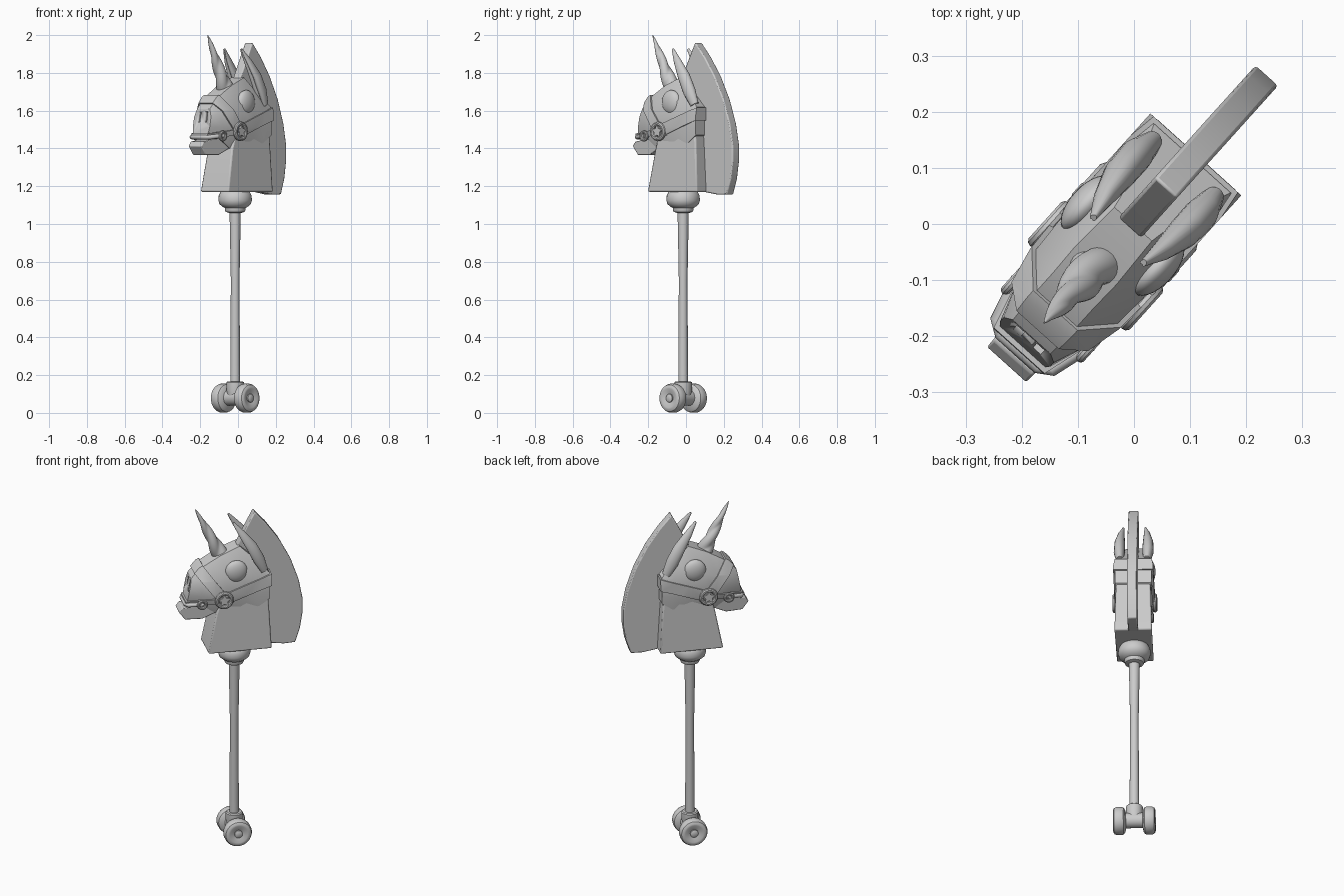
import bpy, bmesh
from math import sin, cos, pi, radians
from mathutils import Vector, Matrix

if "Cube" in bpy.data.objects:
    bpy.data.objects.remove(bpy.data.objects["Cube"])

# Local frame: nose towards -y; whole toy is then turned about z
PLACE = Matrix.Translation((-0.015, -0.015, 0)) @ Matrix.Rotation(radians(-42), 4, 'Z')


def finish(name, bm, angle=35, bevel=0):
    bmesh.ops.recalc_face_normals(bm, faces=bm.faces)
    me = bpy.data.meshes.new(name)
    bm.to_mesh(me)
    bm.free()
    ob = bpy.data.objects.new(name, me)
    bpy.context.collection.objects.link(ob)
    ob.matrix_world = PLACE
    bpy.ops.object.select_all(action='DESELECT')
    ob.select_set(True)
    bpy.context.view_layer.objects.active = ob
    bpy.ops.object.shade_smooth_by_angle(angle=radians(angle))
    if bevel:
        m = ob.modifiers.new("bevel", 'BEVEL')
        m.width, m.segments = bevel, 2
    return ob


def loft(rings, closed=False):
    bm = bmesh.new()
    vs = [[bm.verts.new(p) for p in r] for r in rings]
    n = len(rings[0])
    pairs = list(zip(vs, vs[1:])) + ([(vs[-1], vs[0])] if closed else [])
    for a, b in pairs:
        for i in range(n):
            j = (i + 1) % n
            bm.faces.new((a[i], a[j], b[j], b[i]))
    if not closed:
        bm.faces.new(vs[0])
        bm.faces.new(vs[-1])
    return bm


def prism(name, prof, bevel=0):
    """Side profile of (y, z, half width) points."""
    return finish(name, loft([[(s * w, y, z) for y, z, w in prof] for s in (-1, 1)]), 35, bevel)


def lathe(name, prof, centre, axis='Z', sgn=1, n=32, closed=False):
    rings = []
    for r, h in prof:
        ring = []
        for i in range(n):
            a, b = r * cos(2 * pi * i / n), r * sin(2 * pi * i / n)
            v = Vector((a, b, h)) if axis == 'Z' else Vector((sgn * h, a, b))
            ring.append(v + Vector(centre))
        rings.append(ring)
    return finish(name, loft(rings, closed))


def tube(name, path, radii, n=14, shape=lambda a, t: 1, flat=1.0, side=Vector((1, 0, 0)), angle=50):
    """Sweep along a path; shape(angle, t) modulates the radius."""
    rings = []
    path = [Vector(p) for p in path]
    for k, (p, r) in enumerate(zip(path, radii)):
        d = (path[min(k + 1, len(path) - 1)] - path[max(k - 1, 0)]).normalized()
        u = (side - side.dot(d) * d).normalized()
        v = d.cross(u)
        t = k / (len(path) - 1)
        rings.append([p + r * shape(2 * pi * i / n, t) *
                      (u * cos(2 * pi * i / n) * flat + v * sin(2 * pi * i / n)) for i in range(n)])
    return finish(name, loft(rings), angle)


# Wheels, axle and sleeve
wheel = [(0.018, 0.04), (0.062, 0.05), (0.073, 0.058), (0.077, 0.07), (0.077, 0.096), (0.071, 0.109),
         (0.06, 0.115), (0.05, 0.115), (0.022, 0.104), (0.022, 0.112), (0.012, 0.117)]
for sgn in (-1, 1):
    lathe("wheel", wheel, (0, 0, 0.078), 'X', sgn)
lathe("axle", [(0.042, -0.055), (0.042, 0.055)], (0, 0, 0.08), 'X')
lathe("stick_sleeve", [(0.038, 0.08), (0.046, 0.12), (0.046, 0.162), (0.04, 0.167)], (0, 0, 0))

# Stick and collar
lathe("stick", [(0.026, 0.15), (0.023, 0.7), (0.03, 1.08)], (0, 0, 0))
lathe("collar", [(0.03, 1.058), (0.05, 1.064), (0.055, 1.075), (0.055, 1.085), (0.065, 1.09), (0.083, 1.105),
                 (0.089, 1.125), (0.087, 1.15), (0.078, 1.168), (0.06, 1.18)], (0, 0, 0))

# Neck
prism("neck", [(-0.165, 1.17, 0.1), (-0.12, 1.4, 0.088), (-0.08, 1.52, 0.088), (0.16, 1.6, 0.09),
               (0.175, 1.4, 0.096), (0.188, 1.17, 0.102)], 0.008)

# Mane
mane = [(0.108, 1.962), (0.175, 1.885), (0.245, 1.785), (0.31, 1.66), (0.355, 1.53), (0.376, 1.42),
        (0.376, 1.33), (0.362, 1.24), (0.335, 1.157), (0.27, 1.155), (0.17, 1.17), (0.15, 1.5),
        (0.05, 1.7), (0.01, 1.77), (0.06, 1.87)]
prism("mane", [(y, z, 0.027) for y, z in mane], 0.006)

# Head: octagonal sections from nose to nape: top y,z, bottom y,z, half widths
secs = [(-0.25, 1.61, -0.275, 1.475, 0.045, 0.06, 0.053), (-0.2, 1.665, -0.2, 1.455, 0.048, 0.083, 0.065),
        (-0.14, 1.70, -0.12, 1.40, 0.048, 0.098, 0.07), (-0.08, 1.735, -0.04, 1.39, 0.05, 0.102, 0.075),
        (0.02, 1.775, 0.05, 1.41, 0.045, 0.1, 0.085), (0.1, 1.70, 0.12, 1.43, 0.06, 0.1, 0.095),
        (0.178, 1.62, 0.178, 1.47, 0.092, 0.1, 0.098)]


def head_mesh():
    rings = []
    for yt, zt, yb, zb, wt, wm, wb in secs:
        half = [(w, yt + (yb - yt) * t, zt + (zb - zt) * t)
                for w, t in ((wt, 0), (wm, 0.32), (wm, 0.72), (wb, 1))]
        rings.append(half + [(-x, y, z) for x, y, z in reversed(half)])
    return loft(rings)


head = finish("head", head_mesh(), 30)

# Nostril slots
cut = bmesh.new()
for sgn in (-1, 1):
    bmesh.ops.create_cube(cut, size=1, matrix=Matrix.Translation((sgn * 0.024, -0.262, 1.568)) @
                          Matrix.Rotation(radians(-10), 4, 'X') @ Matrix.Diagonal((0.018, 0.04, 0.055, 1)))
cutter = finish("nostril_cutter", cut)
cutter.hide_render = True
cutter.hide_set(True)
m = head.modifiers.new("nostrils", 'BOOLEAN')
m.operation, m.object, m.solver = 'DIFFERENCE', cutter, 'EXACT'

# Lower jaw
prism("lower_jaw", [(-0.318, 1.412, 0.047), (-0.283, 1.365, 0.045), (-0.19, 1.365, 0.055), (-0.1, 1.41, 0.07),
                    (-0.1, 1.47, 0.07), (-0.23, 1.455, 0.055), (-0.27, 1.44, 0.05), (-0.3, 1.437, 0.047)], 0.004)


# Bridle straps: slabs sliced from the head surface and thickened
def strap(name, a, b, half, limit_co, limit_no):
    bm = head_mesh()
    bmesh.ops.recalc_face_normals(bm, faces=bm.faces)
    d = (Vector(b) - Vector(a)).normalized()
    n = Vector((0, -d.z, d.y))
    for co, no in ((Vector(a) + n * half, n), (Vector(a) - n * half, -n), (limit_co, limit_no)):
        bmesh.ops.bisect_plane(bm, geom=bm.verts[:] + bm.edges[:] + bm.faces[:], plane_co=co,
                               plane_no=no, clear_outer=True)
    bmesh.ops.solidify(bm, geom=bm.faces[:], thickness=-0.009)
    return finish(name, bm, 30)


rose = (0, -0.08, 1.49)
strap("nose_strap", (0, -0.205, 1.655), rose, 0.03, (0, 0, 1.47), (0, 0, -1))
strap("cheek_strap", rose, (0, 0.18, 1.582), 0.031, (0, -0.085, 0), (0, -1, 0))
strap("bit_strap", (0, -0.2, 1.475), rose, 0.014, (0, -0.085, 0), (0, 1, 0))

# Bit bar across the mouth
tube("bit_bar", [(-0.088, -0.19, 1.468), (-0.066, -0.27, 1.46), (-0.045, -0.283, 1.46), (0.045, -0.283, 1.46),
                 (0.066, -0.27, 1.46), (0.088, -0.19, 1.468)], [0.012] * 6, 8, side=Vector((0, 0, 1)))


def ring_profile(R, r, n=10):
    return [(R + r * cos(2 * pi * i / n), r * sin(2 * pi * i / n)) for i in range(n)]


for sgn in (-1, 1):
    # Strap rosette with star, bit ring
    c = (sgn * 0.11, rose[1], rose[2])
    lathe("rosette_ring", ring_profile(0.04, 0.012), c, 'X', sgn, closed=True)
    star = [[(c[0] + sgn * h, c[1] + r * sin(pi * i / 5), c[2] + r * cos(pi * i / 5))
             for i in range(10) for r in [0.036 if i % 2 == 0 else 0.019]] for h in (-0.02, 0.01)]
    finish("rosette_star", loft(star))
    b = (sgn * 0.09, -0.198, 1.466)
    lathe("bit_ring", ring_profile(0.021, 0.009), b, 'X', sgn, closed=True)
    lathe("bit_stud", [(0.011, -0.02), (0.011, 0.005)], b, 'X', sgn, 12)

    # Eye
    eye = bmesh.new()
    bmesh.ops.create_uvsphere(eye, u_segments=28, v_segments=16, radius=1, matrix=Matrix.Translation(
        (sgn * 0.085, -0.008, 1.645)) @ Matrix.Diagonal((0.03, 0.062, 0.064, 1)))
    finish("eye", eye, 60)

    # Ear with a hollowed front
    tube("ear", [(sgn * 0.074, 0.145, 1.63), (sgn * 0.078, 0.11, 1.7), (sgn * 0.077, 0.07, 1.78),
                 (sgn * 0.07, 0.02, 1.86), (sgn * 0.06, -0.02, 1.925)], [0.028, 0.042, 0.04, 0.025, 0.008],
         20, lambda a, t: 1 - 0.65 * max(0, -sin(a)) ** 3, 0.72)

# Spiral horn
N = 32
base, tip = Vector((0, -0.065, 1.69)), Vector((0, -0.217, 2.0))
tube("horn", [base.lerp(tip, k / N) for k in range(N + 1)],
     [0.045 * (1 - k / N) ** 0.8 + 0.001 for k in range(N + 1)], 24,
     lambda a, t: 0.8 + 0.3 * abs(cos(a - 2 * pi * 1.3 * t)))
